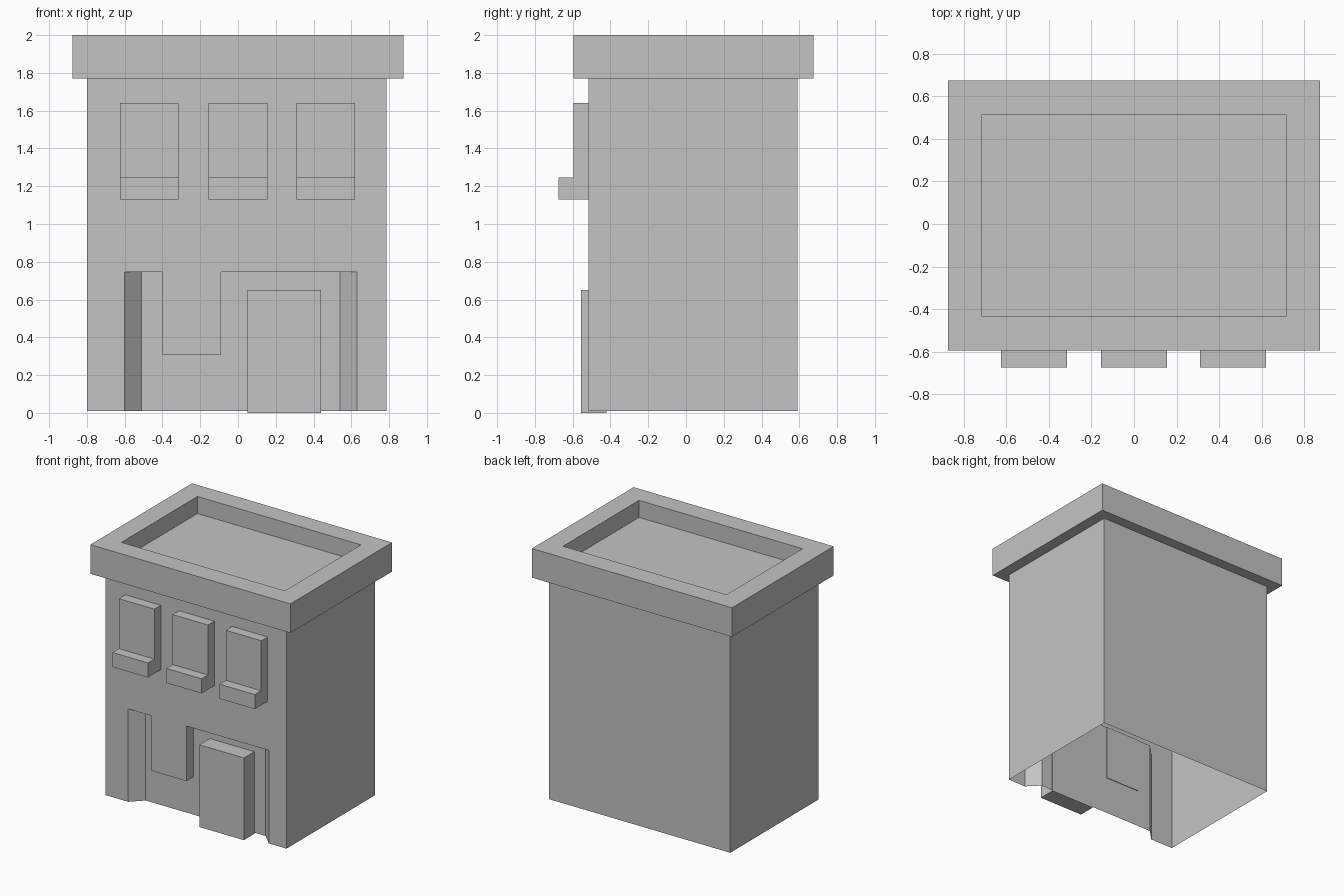
import bpy
import bmesh

cube = bpy.data.objects.get("Cube")
if cube:
    bpy.data.objects.remove(cube, do_unlink=True)

grey = bpy.data.materials.new("plain grey")
grey.use_nodes = True
grey.diffuse_color = (0.55, 0.55, 0.55, 1)
grey.node_tree.nodes["Principled BSDF"].inputs["Base Color"].default_value = grey.diffuse_color


def finish(name, bm):
    mesh = bpy.data.meshes.new(name)
    bm.to_mesh(mesh)
    bm.free()
    mesh.materials.append(grey)
    obj = bpy.data.objects.new(name, mesh)
    bpy.context.collection.objects.link(obj)
    return obj


def box_mesh(x, y, z):
    bm = bmesh.new()
    bmesh.ops.create_cube(bm, size=1)
    for v in bm.verts:
        v.co = [lim[0] if c < 0 else lim[1] for c, lim in zip(v.co, (x, y, z))]
    return bm


def box(name, x, y, z):
    return finish(name, box_mesh(x, y, z))


# Main dimensions
LEFT, RIGHT = -0.8, 0.785
FRONT, BACK = -0.515, 0.59
BASE, EAVES = 0.01, 1.77
RECESS_X = (-0.6, 0.63)
RECESS_TOP, DEPTH = 0.745, 0.09
INNER = FRONT + DEPTH

# Open-bottomed shell with a splayed shopfront recess
bm = bmesh.new()


def face(points):
    bm.faces.new([bm.verts.new(p) for p in points])


def wall(a, b, top):
    face([(*a, BASE), (*b, BASE), (*b, top), (*a, top)])


a, b = RECESS_X
wall((RIGHT, FRONT), (RIGHT, BACK), EAVES)
wall((RIGHT, BACK), (LEFT, BACK), EAVES)
wall((LEFT, BACK), (LEFT, FRONT), EAVES)
outline = [(LEFT, BASE), (a, BASE), (a, RECESS_TOP), (b, RECESS_TOP),
           (b, BASE), (RIGHT, BASE), (RIGHT, EAVES), (LEFT, EAVES)]
face([(x, FRONT, z) for x, z in outline])
recess = [(a, FRONT), (a + DEPTH, INNER), (b - DEPTH, INNER), (b, FRONT)]
for p, q in zip(recess, recess[1:]):
    wall(p, q, RECESS_TOP)
face([(x, y, RECESS_TOP) for x, y in recess])
bmesh.ops.remove_doubles(bm, verts=bm.verts, dist=0.0001)
finish("building_walls", bm)

# Flat roof with a raised parapet
bm = box_mesh((-0.875, 0.875), (-0.595, 0.675), (EAVES, 2))
bm.normal_update()
top = max(bm.faces, key=lambda f: f.calc_center_median().z)
bmesh.ops.inset_region(bm, faces=[top], thickness=0.16, use_even_offset=True)
well = bmesh.ops.extrude_discrete_faces(bm, faces=[top])["faces"][0]
for v in well.verts:
    v.co.z -= 0.135
bmesh.ops.recalc_face_normals(bm, faces=bm.faces)
finish("roof_parapet", bm)

# Upper windows and their planter sills
for side, x in (("right", -0.47), ("middle", 0), ("left", 0.465)):
    span = (x - 0.155, x + 0.155)
    box(f"upper_window_{side}", span, (-0.595, FRONT), (1.245, 1.64))
    box(f"window_sill_{side}", span, (-0.675, FRONT), (1.13, 1.245))

# Shopfront door and flush display window
box("front_door", (0.05, 0.44), (-0.555, INNER + 0.005), (0, 0.65))
box("display_window", (-0.4, -0.09), (FRONT, INNER + 0.005), (0.31, RECESS_TOP))
